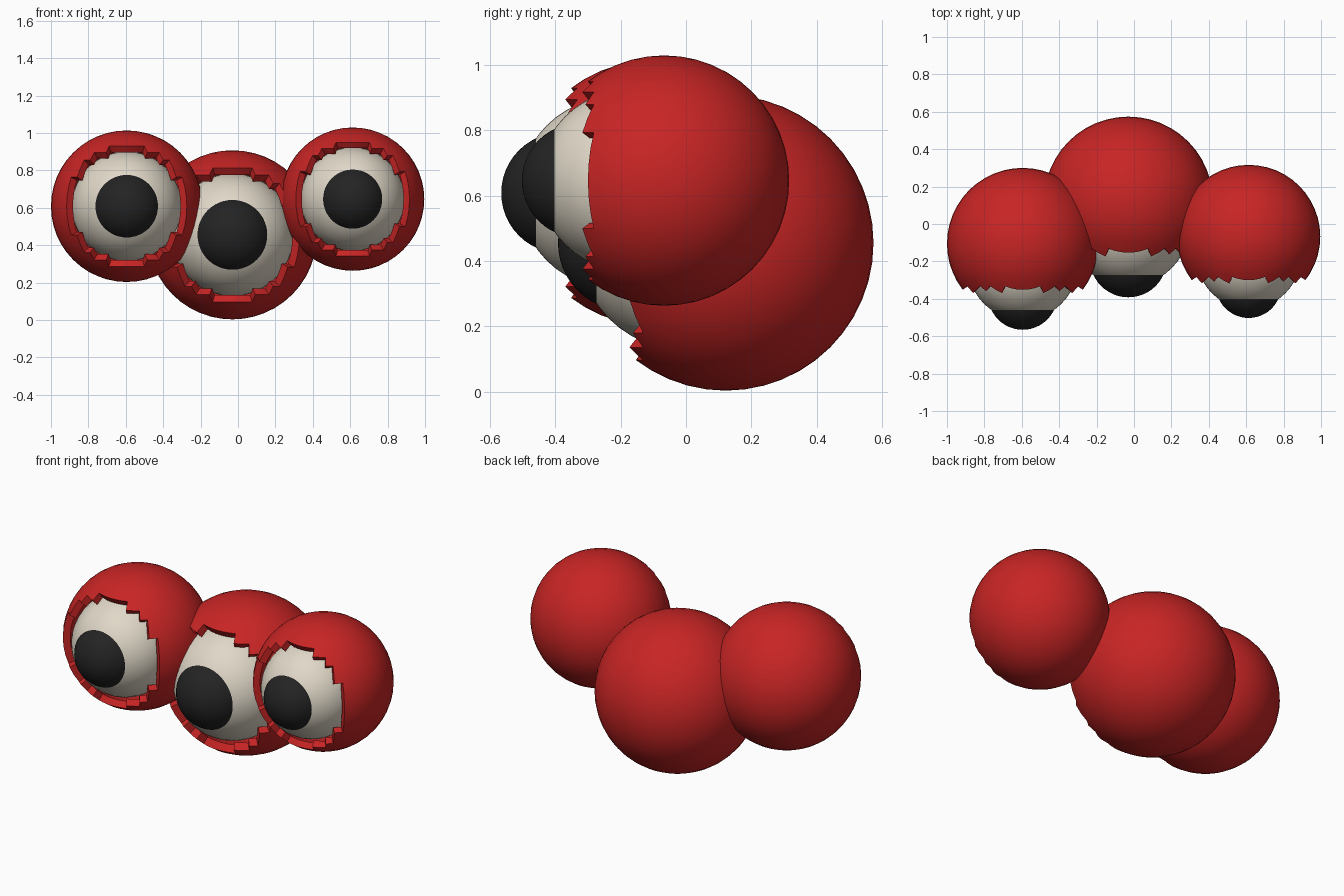
import bpy
import bmesh
from math import hypot, radians
from mathutils import Matrix, Vector

cube = bpy.data.objects.get("Cube")
if cube:
    bpy.data.objects.remove(cube, do_unlink=True)


def make_material(name, rgb):
    mat = bpy.data.materials.new(name)
    mat.use_nodes = True
    mat.diffuse_color = (*rgb, 1)
    mat.node_tree.nodes["Principled BSDF"].inputs["Base Color"].default_value = (*rgb, 1)
    return mat


RED = make_material("red", (0.58, 0.018, 0.018))
CREAM = make_material("cream", (0.75, 0.69, 0.58))
BLACK = make_material("black", (0.017, 0.017, 0.017))


def add_ball(name, center, radius, material, segments=48, face_front=True, opening=None):
    """Smooth ball; an opening removes the front faces within that radius."""
    bm = bmesh.new()
    bmesh.ops.create_uvsphere(bm, u_segments=segments, v_segments=segments // 2, radius=radius)
    if face_front:
        bmesh.ops.rotate(bm, verts=bm.verts, matrix=Matrix.Rotation(radians(90), 3, "X"))
    if opening:
        front = []
        for face in bm.faces:
            c = face.calc_center_median()
            if c.y < 0 and hypot(c.x, c.z) < opening:
                front.append(face)
        bmesh.ops.delete(bm, geom=front, context="FACES")
    mesh = bpy.data.meshes.new(name)
    bm.to_mesh(mesh)
    bm.free()
    mesh.materials.append(material)
    obj = bpy.data.objects.new(name, mesh)
    obj.location = center
    bpy.context.collection.objects.link(obj)
    bpy.ops.object.select_all(action="DESELECT")
    obj.select_set(True)
    bpy.context.view_layer.objects.active = obj
    bpy.ops.object.shade_smooth_by_angle(angle=radians(40))
    return obj


def add_eye(side, center, radius):
    center = Vector(center)
    forward = Vector((0, -radius, 0))
    # Thick lid shell with a stepped opening at the front
    shell = add_ball(side + "_lid", center, radius, RED, face_front=False, opening=0.785 * radius)
    solid = shell.modifiers.new("thickness", "SOLIDIFY")
    solid.thickness = 0.1 * radius
    solid.offset = -1
    bpy.ops.object.modifier_apply(modifier=solid.name)
    bpy.ops.object.shade_smooth_by_angle(angle=radians(40))
    # Eyeball set forward in the shell, with a bulging pupil
    add_ball(side + "_eyeball", center + forward * 0.28, 0.725 * radius, CREAM)
    add_ball(side + "_pupil", center + forward * 0.68, 0.457 * radius, BLACK)


add_eye("right", (-0.595, -0.105, 0.608), 0.405)
add_eye("middle", (-0.03, 0.122, 0.455), 0.452)
add_eye("left", (0.613, -0.067, 0.646), 0.383)
